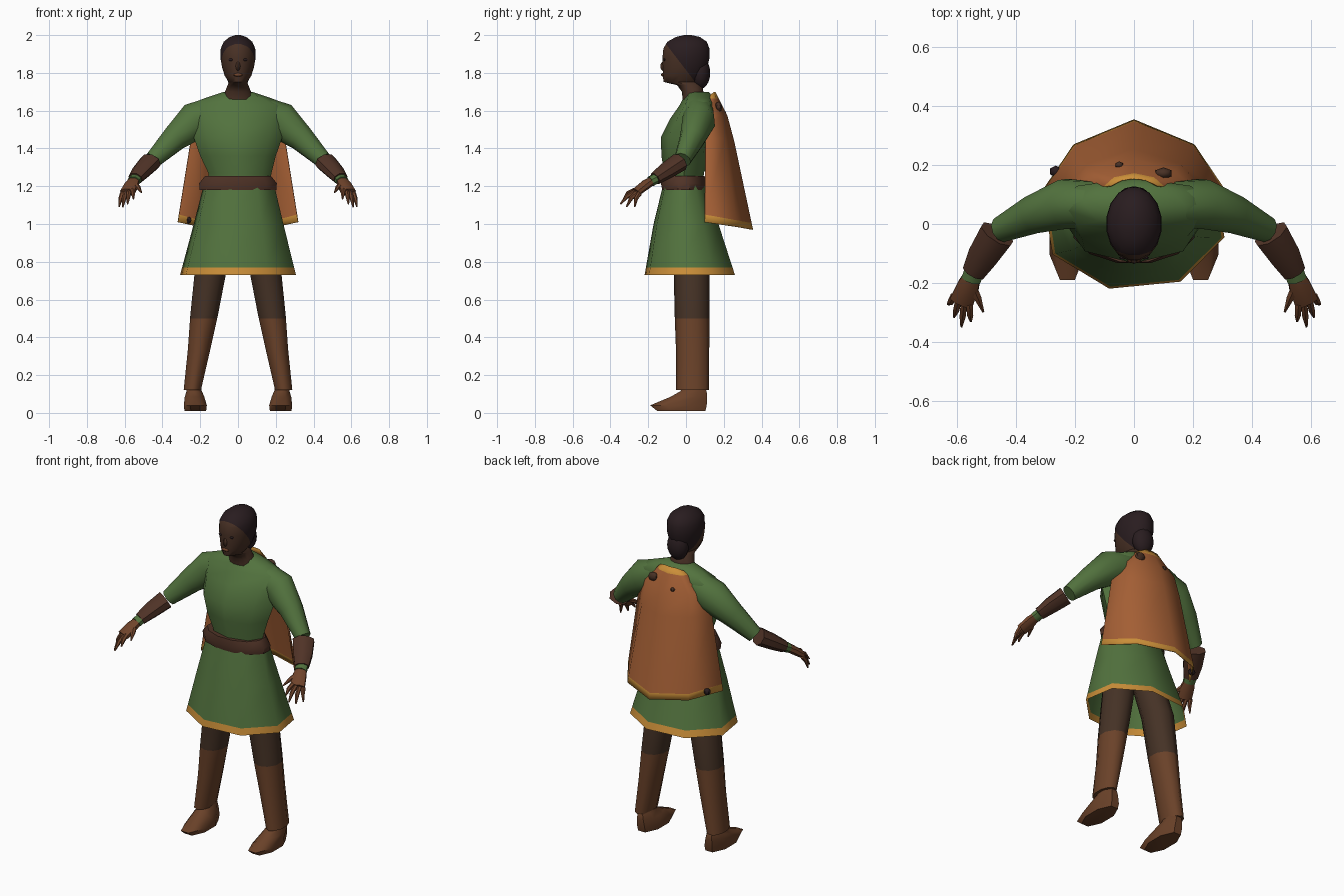
import bpy, bmesh, math
from mathutils import Vector

cube = bpy.data.objects.get("Cube")
if cube:
    bpy.data.objects.remove(cube)


def material(name, *rgb):
    m = bpy.data.materials.new(name)
    m.use_nodes = True
    m.diffuse_color = (*rgb, 1)
    m.node_tree.nodes["Principled BSDF"].inputs["Base Color"].default_value = (*rgb, 1)
    return m


GREEN = material("green cloth", 0.085, 0.17, 0.048)
ORANGE = material("orange cloth", 0.38, 0.117, 0.036)
GOLD = material("gold trim", 0.59, 0.27, 0.04)
BOOT = material("boot leather", 0.145, 0.054, 0.022)
TROUSER = material("trouser brown", 0.06, 0.032, 0.019)
SKIN = material("dark skin", 0.065, 0.03, 0.018)
HAND = material("hand skin", 0.16, 0.057, 0.024)
HAIR = material("black hair", 0.022, 0.012, 0.014)
LEATHER = material("dark leather", 0.08, 0.033, 0.02)


def finish(bm, name, mat, angle=45):
    bmesh.ops.recalc_face_normals(bm, faces=bm.faces[:])
    mesh = bpy.data.meshes.new(name)
    bm.to_mesh(mesh)
    bm.free()
    mesh.materials.append(mat)
    ob = bpy.data.objects.new(name, mesh)
    bpy.context.collection.objects.link(ob)
    bpy.ops.object.select_all(action='DESELECT')
    ob.select_set(True)
    bpy.context.view_layer.objects.active = ob
    bpy.ops.object.shade_smooth_by_angle(angle=math.radians(angle))
    return ob


def skin_rows(bm, rows, closed):
    n = len(rows[0])
    for a, b in zip(rows, rows[1:]):
        for i in range(n if closed else n - 1):
            j = (i + 1) % n
            bm.faces.new((a[i], a[j], b[j], b[i]))


def loft(name, rings, mat, n=8, follow=False, caps=True, side=1, angle=45, turn=0.5):
    """Skin rings (x, y, z, radius across, radius deep), flat or square to the path."""
    bm = bmesh.new()
    rows = []
    centres = [Vector(r[:3]) for r in rings]
    for k, r in enumerate(rings):
        u, v = Vector((1, 0, 0)), Vector((0, 1, 0))
        if follow:
            t = (centres[min(k + 1, len(rings) - 1)] - centres[max(k - 1, 0)]).normalized()
            u = t.cross(Vector((0, 0, 1))).normalized()
            v = u.cross(t)
        row = []
        for i in range(n):
            a = 2 * math.pi * (i + turn) / n
            p = centres[k] + u * r[3] * math.cos(a) + v * r[4] * math.sin(a)
            row.append(bm.verts.new((p.x * side, p.y, p.z)))
        rows.append(row)
    skin_rows(bm, rows, True)
    if caps:
        bm.faces.new(rows[0])
        bm.faces.new(rows[-1])
    return finish(bm, name, mat, angle)


def split(ob, point, normal, mat, floor=-1):
    """Cut along a plane and recolour the faces on its positive side."""
    bm = bmesh.new()
    bm.from_mesh(ob.data)
    point, normal = Vector(point), Vector(normal)
    bmesh.ops.bisect_plane(bm, geom=bm.verts[:] + bm.edges[:] + bm.faces[:],
                           plane_co=point, plane_no=normal)
    ob.data.materials.append(mat)
    index = len(ob.data.materials) - 1
    for f in bm.faces:
        c = f.calc_center_median()
        if (c - point).dot(normal) > 0 and c.z > floor:
            f.material_index = index
    bm.to_mesh(ob.data)
    bm.free()


def ball(name, centre, size, mat, seg=10):
    bm = bmesh.new()
    bmesh.ops.create_uvsphere(bm, u_segments=seg, v_segments=seg - 2, radius=1)
    bmesh.ops.scale(bm, vec=size, verts=bm.verts[:])
    bmesh.ops.translate(bm, vec=centre, verts=bm.verts[:])
    return finish(bm, name, mat)


# Tunic, with a ridge down the middle of the chest
loft("tunic_body", [
    (0.01, -0.01, 1.22, 0.16, 0.10), (0.01, -0.01, 1.27, 0.167, 0.105),
    (0, 0, 1.36, 0.20, 0.13), (0, 0.005, 1.46, 0.235, 0.138),
    (0, 0.038, 1.56, 0.25, 0.12), (0, 0.062, 1.63, 0.272, 0.095),
    (0, 0.066, 1.668, 0.17, 0.08), (0, 0.062, 1.698, 0.08, 0.06)], GREEN, 8, angle=60, turn=0)
skirt = loft("tunic_skirt", [
    (0, 0.02, 0.73, 0.318, 0.248), (0.003, 0, 1.0, 0.246, 0.178),
    (0.005, -0.01, 1.22, 0.19, 0.112)], GREEN, 8, caps=False, angle=60, turn=0.66)
split(skirt, (0, 0, 0.77), (0, 0, -1), GOLD)
loft("belt", [(0, -0.012, 1.18, 0.21, 0.118), (0, -0.015, 1.215, 0.213, 0.122),
              (0, -0.015, 1.255, 0.18, 0.118)], LEATHER, 12)

# Head, neck and hair
head = loft("head", [
    (0, 0.045, 1.66, 0.085, 0.064), (0, 0.035, 1.70, 0.07, 0.058),
    (0, 0.02, 1.735, 0.056, 0.068),
    (0, -0.025, 1.752, 0.05, 0.095), (0, -0.015, 1.785, 0.072, 0.11),
    (0, -0.005, 1.83, 0.086, 0.12), (0, 0, 1.88, 0.095, 0.127),
    (0, 0.002, 1.93, 0.093, 0.124), (0, 0.006, 1.965, 0.077, 0.106),
    (0, 0.01, 1.99, 0.045, 0.065), (0, 0.01, 2.0, 0.015, 0.02)], SKIN, 16)
split(head, (0, 0, 1.815), (0, 1.3, 1), HAIR, 1.755)
ball("hair_bun", (0, 0.076, 1.80), (0.064, 0.052, 0.085), HAIR, 12)
ball("nose", (0, -0.118, 1.835), (0.014, 0.018, 0.026), SKIN, 8)
ball("lips", (0, -0.122, 1.79), (0.025, 0.01, 0.009), HAND, 8)
for s, tag in ((1, "left"), (-1, "right")):
    ball(tag + "_eye", (s * 0.036, -0.114, 1.87), (0.015, 0.006, 0.007), HAIR, 8)

# Cape, half rows mirrored about the centre
bm = bmesh.new()
rows = []
for half in (((0, 0.155, 1.70), (0.04, 0.15, 1.70), (0.08, 0.13, 1.685)),
             ((0, 0.22, 1.57), (0.14, 0.18, 1.575), (0.205, 0.115, 1.575)),
             ((0, 0.255, 1.44), (0.155, 0.205, 1.45), (0.248, 0.105, 1.46)),
             ((0, 0.355, 0.97), (0.205, 0.27, 0.985), (0.32, 0.10, 1.01))):
    full = [(-x, y, z) for x, y, z in half[:0:-1]] + list(half)
    rows.append([bm.verts.new(p) for p in full])
skin_rows(bm, rows, False)
cape = finish(bm, "cape", ORANGE)
split(cape, (0, 0.1, 1.05), (0, -0.18, -1), GOLD)
split(cape, (0, 0, 1.665), (0, 0, 1), GOLD)
cape.modifiers.new("thickness", 'SOLIDIFY').thickness = 0.004

# Dark pieces showing through the cape at the shoulders and hem
ball("left_cape_clasp", (0.10, 0.172, 1.62), (0.032, 0.02, 0.028), SKIN, 6)
ball("right_cape_clasp", (-0.05, 0.20, 1.59), (0.014, 0.012, 0.012), SKIN, 6)
ball("hem_weight", (-0.265, 0.178, 1.02), (0.022, 0.02, 0.02), HAIR, 6)

# Limbs
FINGERS = {"little_finger": (0.63, -0.272, 1.09), "ring_finger": (0.61, -0.315, 1.09),
           "middle_finger": (0.585, -0.348, 1.105), "index_finger": (0.553, -0.33, 1.132)}
for s, tag in ((1, "left"), (-1, "right")):
    loft(tag + "_sleeve", [
        (0.12, 0.066, 1.59, 0.08, 0.088), (0.23, 0.068, 1.545, 0.088, 0.1),
        (0.335, 0.035, 1.455, 0.068, 0.072), (0.45, -0.018, 1.34, 0.045, 0.047)],
        GREEN, 10, True, side=s, angle=60)
    loft(tag + "_bracer", [
        (0.464, -0.034, 1.328, 0.064, 0.05), (0.51, -0.105, 1.28, 0.056, 0.044),
        (0.543, -0.163, 1.24, 0.042, 0.034)], LEATHER, 8, True, side=s)
    loft(tag + "_cuff", [
        (0.542, -0.16, 1.24, 0.036, 0.028), (0.552, -0.188, 1.225, 0.036, 0.029)],
        GREEN, 8, True, side=s)
    loft(tag + "_palm", [
        (0.545, -0.165, 1.238, 0.028, 0.022), (0.562, -0.21, 1.21, 0.04, 0.026),
        (0.585, -0.265, 1.168, 0.044, 0.022)], HAND, 8, True, side=s)
    for k, (finger, tip) in enumerate(FINGERS.items()):
        base = Vector((0.612 - 0.018 * k, -0.245 - 0.009 * k, 1.163 + 0.005 * k))
        mid = base.lerp(Vector(tip), 0.5) + Vector((0, -0.006, 0.008))
        loft(f"{tag}_{finger}", [(*base, 0.013, 0.014), (*mid, 0.012, 0.012),
                                 (*tip, 0.004, 0.004)], HAND, 6, True, side=s)
    loft(tag + "_thumb", [(0.552, -0.2, 1.22, 0.016, 0.015), (0.53, -0.25, 1.195, 0.014, 0.013),
                          (0.511, -0.298, 1.167, 0.004, 0.004)], HAND, 6, True, side=s)

    leg = loft(tag + "_leg", [
        (0.242, 0.035, 0.12, 0.048, 0.087), (0.207, 0.035, 0.33, 0.062, 0.088),
        (0.179, 0.032, 0.52, 0.077, 0.092), (0.145, 0.03, 0.75, 0.088, 0.095),
        (0.10, 0.0, 0.95, 0.09, 0.09)], TROUSER, 10, side=s, angle=60)
    split(leg, (0, 0, 0.5), (0, 0, -1), BOOT)
    # Shoe with a flat sole, square heel and sloping toe
    loft(tag + "_shoe", [
        (0.226, -0.025, 0.01, 0.062, 0.138), (0.226, -0.04, 0.04, 0.066, 0.162),
        (0.23, 0.015, 0.085, 0.056, 0.105), (0.232, 0.04, 0.115, 0.044, 0.075),
        (0.235, 0.035, 0.15, 0.036, 0.05)], BOOT, 8, side=s)
